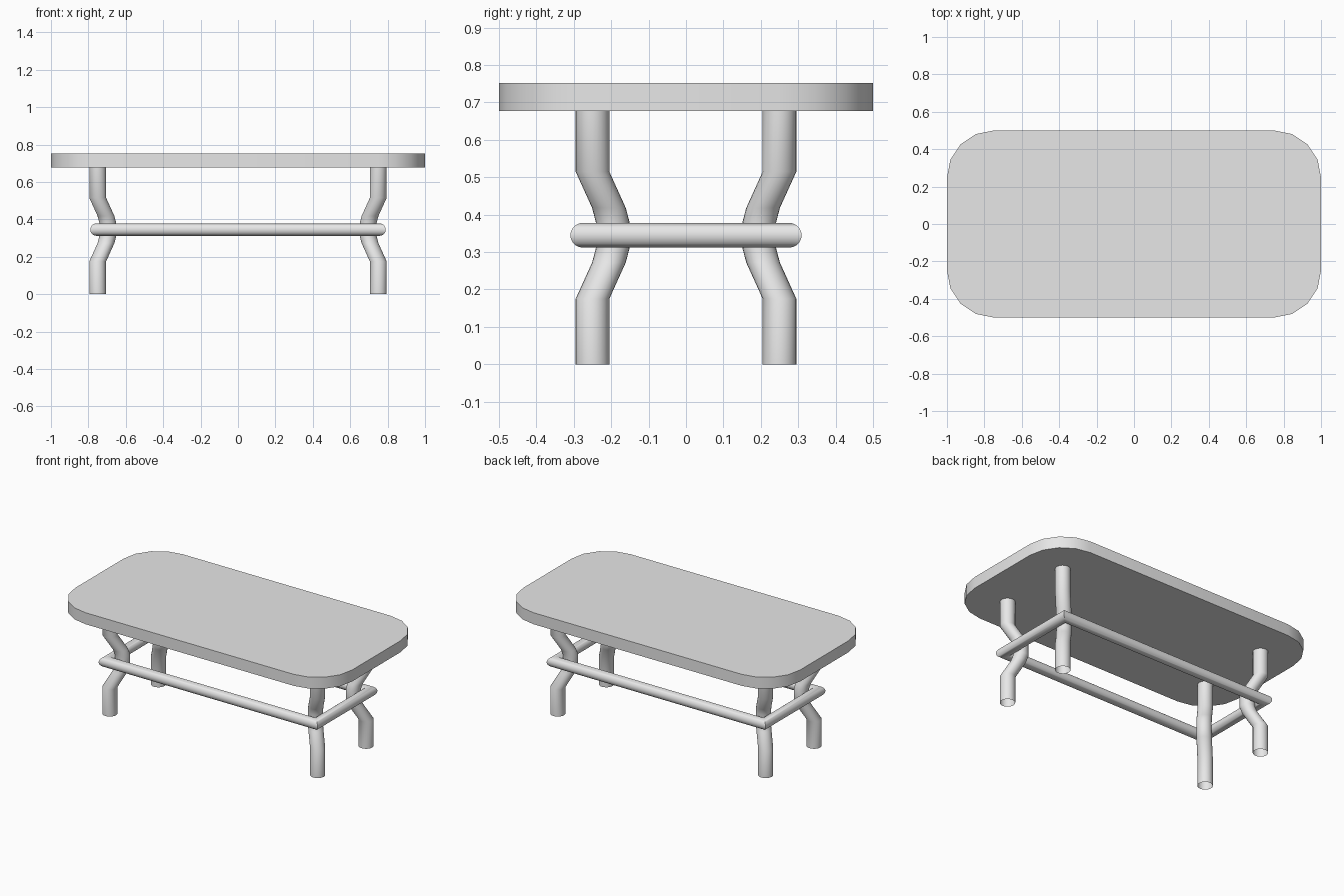
import bpy
import bmesh
from math import sin, cos, pi, radians

old = bpy.data.objects.get("Cube")
if old:
    bpy.data.objects.remove(old, do_unlink=True)

GREY = (0.8, 0.8, 0.8, 1)
grey = bpy.data.materials.new("plain_grey")
grey.use_nodes = True
grey.diffuse_color = GREY
grey.node_tree.nodes["Principled BSDF"].inputs["Base Color"].default_value = GREY


def loft(name, rings, closed=False, caps=False, angle=40):
    """Skin a list of equal point rings into one smooth-shaded object."""
    bm = bmesh.new()
    loops = [[bm.verts.new(p) for p in ring] for ring in rings]
    pairs = list(zip(loops, loops[1:]))
    if closed:
        pairs.append((loops[-1], loops[0]))
    n = len(loops[0])
    for a, b in pairs:
        for i in range(n):
            j = (i + 1) % n
            bm.faces.new((a[i], a[j], b[j], b[i]))
    if caps:
        bm.faces.new(loops[0])
        bm.faces.new(loops[-1])
    bmesh.ops.recalc_face_normals(bm, faces=bm.faces)
    mesh = bpy.data.meshes.new(name)
    bm.to_mesh(mesh)
    bm.free()
    mesh.materials.append(grey)
    obj = bpy.data.objects.new(name, mesh)
    bpy.context.collection.objects.link(obj)
    bpy.ops.object.select_all(action='DESELECT')
    obj.select_set(True)
    bpy.context.view_layer.objects.active = obj
    bpy.ops.object.shade_smooth_by_angle(angle=radians(angle))
    return obj


SIDES = 24
TURN = [2 * pi * i / SIDES for i in range(SIDES)]

# Tabletop: rectangle with four-segment rounded corners
outline = []
for q, (cx, cy) in enumerate([(0.75, 0.25), (-0.75, 0.25), (-0.75, -0.25), (0.75, -0.25)]):
    for k in range(5):
        a = (q + k / 4) * pi / 2
        outline.append((cx + 0.25 * cos(a), cy + 0.25 * sin(a)))
loft("tabletop", [[(x, y, z) for x, y in outline] for z in (0.677, 0.752)], caps=True)

# Legs: open tubes that bend inward at mid height
MID = 0.345
half = [(MID, 0), (0.17, 0), (0.073, 0.044), (0.035, 0.054)]  # distance from middle, inset
path = [(MID - d, s) for d, s in half] + [(MID + d, s) for d, s in reversed(half)]
for sx, side in ((1, "left"), (-1, "right")):
    for sy, end in ((-1, "front"), (1, "back")):
        rings = [[(sx * (0.75 - s) + 0.045 * cos(a), sy * (0.25 - s) + 0.045 * sin(a), z)
                  for a in TURN] for z, s in path]
        loft(f"{end}_{side}_leg", rings)

# Stretcher: mitred rectangular loop of round bar around the legs
BAR = 0.033
corners = [(1, 1), (-1, 1), (-1, -1), (1, -1)]
loft("stretcher_frame",
     [[(sx * (0.757 + BAR * cos(a)), sy * (0.276 + BAR * cos(a)), MID + BAR * sin(a))
       for a in TURN] for sx, sy in corners], closed=True)
